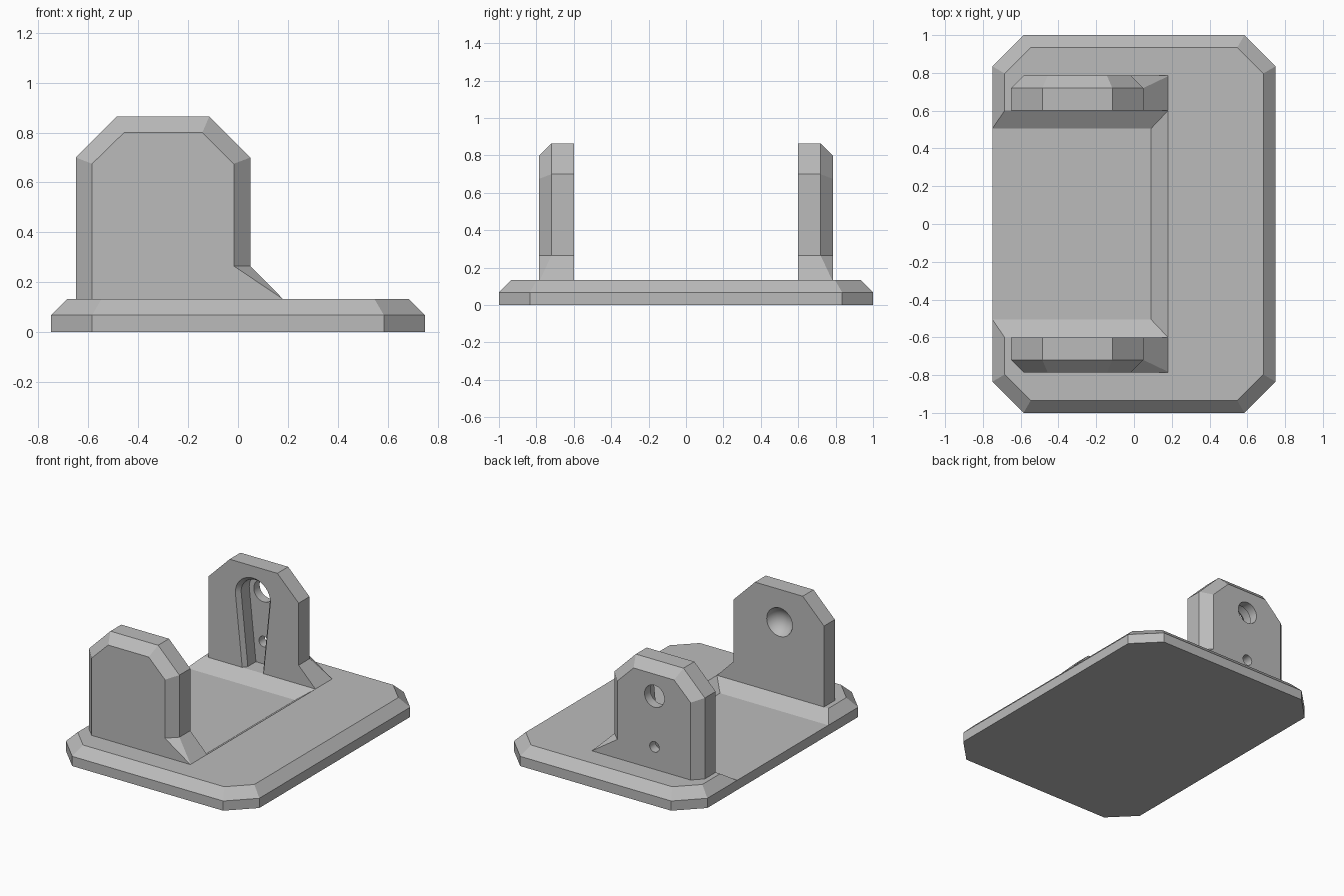
import bpy, bmesh, math

cube = bpy.data.objects.get("Cube")
if cube:
    bpy.data.objects.remove(cube, do_unlink=True)

GREY = (0.5, 0.5, 0.5, 1)
grey = bpy.data.materials.new("light_grey")
grey.use_nodes = True
grey.diffuse_color = GREY
grey.node_tree.nodes["Principled BSDF"].inputs["Base Color"].default_value = GREY

TOP, FLOOR = 0.133, 0.068      # plate top and pocket floor heights
BEVEL = 0.065
INNER, OUTER = 0.6, 0.785      # wall faces, distance from the middle
HOLE_X, HOLE_Z = -0.305, 0.645


def finish(name, bm):
    bmesh.ops.recalc_face_normals(bm, faces=bm.faces)
    mesh = bpy.data.meshes.new(name)
    bm.to_mesh(mesh)
    bm.free()
    mesh.materials.append(grey)
    ob = bpy.data.objects.new(name, mesh)
    bpy.context.collection.objects.link(ob)
    return ob


def loft(name, loops):
    """Skin a stack of equal-length point loops and cap both ends."""
    bm = bmesh.new()
    rings = [[bm.verts.new(p) for p in loop] for loop in loops]
    n = len(rings[0])
    for a, b in zip(rings, rings[1:]):
        for i in range(n):
            j = (i + 1) % n
            bm.faces.new((a[i], a[j], b[j], b[i]))
    bm.faces.new(rings[0])
    bm.faces.new(rings[-1])
    return finish(name, bm)


def cut(ob, cutter):
    cutter.hide_render = True
    mod = ob.modifiers.new("cut", 'BOOLEAN')
    mod.operation = 'DIFFERENCE'
    mod.solver = 'EXACT'
    mod.object = cutter
    bpy.context.view_layer.objects.active = ob
    with bpy.context.temp_override(object=ob, active_object=ob):
        bpy.ops.object.modifier_apply(modifier=mod.name)
    bpy.data.objects.remove(cutter, do_unlink=True)


def octagon(x, y, c, z):
    return [(x, y - c, z), (x - c, y, z), (c - x, y, z), (-x, y - c, z),
            (-x, c - y, z), (c - x, -y, z), (x - c, -y, z), (x, c - y, z)]


def pocket_loop(z):
    t = (z - FLOOR) / (TOP - FLOOR)
    x, y = 0.09 + 0.09 * t, 0.505 + 0.095 * t
    return [(-0.9, -y, z), (x, -y, z), (x, y, z), (-0.9, y, z)]


# Base plate with clipped corners, bevelled rim and a sloped pocket
base = loft("base_plate", [octagon(0.75, 1, 0.165, 0), octagon(0.75, 1, 0.165, FLOOR),
                           octagon(0.75 - BEVEL, 1 - BEVEL, 0.138, TOP)])
cut(base, loft("pocket_cutter", [pocket_loop(FLOOR), pocket_loop(0.2)]))


def wall(name, side):
    """Upright with clipped shoulders, bevelled outer edge and a small foot."""
    foot = [(0.18, TOP), (0.18, 0.1)]
    full = [(-0.65, 0.1), (-0.65, 0.7), (-0.485, 0.865), (-0.115, 0.865),
            (0.05, 0.7), (0.05, 0.265)] + foot
    small = [(-0.585, 0.1), (-0.585, 0.675), (-0.457, 0.8), (-0.143, 0.8),
             (-0.017, 0.675), (-0.017, 0.265)] + foot
    mid = [OUTER - BEVEL] * 6 + [OUTER - 0.003] * 2
    return loft(name, [[(x, side * INNER, z) for x, z in full],
                       [(x, side * y, z) for (x, z), y in zip(full, mid)],
                       [(x, side * OUTER, z) for x, z in small]])


def slot_loop(y, r, half):
    arc = [math.pi * i / 24 for i in range(25)]
    pts = [(HOLE_X + r * math.cos(a), y, HOLE_Z + r * math.sin(a)) for a in arc]
    return pts + [(HOLE_X - half, y, TOP), (HOLE_X + half, y, TOP)]


def bore(z, r):
    ring = [math.tau * i / 32 for i in range(32)]
    return loft("bore_cutter", [[(HOLE_X + r * math.cos(a), y, z + r * math.sin(a))
                                 for a in ring] for y in (0.68, 0.9)])


# Back wall: tapered slot inside, pivot hole and small hole through it
back = wall("back_wall", 1)
cut(back, loft("slot_cutter", [slot_loop(0.57, 0.16, 0.105), slot_loop(0.63, 0.112, 0.06),
                               slot_loop(0.72, 0.112, 0.06)]))
cut(back, bore(HOLE_Z, 0.077))
cut(back, bore(0.29, 0.037))

# Front wall: round dimple on the inner face
front = wall("front_wall", -1)
bm = bmesh.new()
bmesh.ops.create_uvsphere(bm, u_segments=32, v_segments=20, radius=0.106)
bmesh.ops.translate(bm, verts=bm.verts, vec=(HOLE_X, -0.564, HOLE_Z - 0.01))
cut(front, finish("dimple_cutter", bm))

# Smooth the round cuts, keep the flat edges crisp
for ob in (base, back, front):
    bpy.ops.object.select_all(action='DESELECT')
    ob.select_set(True)
    bpy.context.view_layer.objects.active = ob
    bpy.ops.object.shade_smooth_by_angle(angle=math.radians(25))
